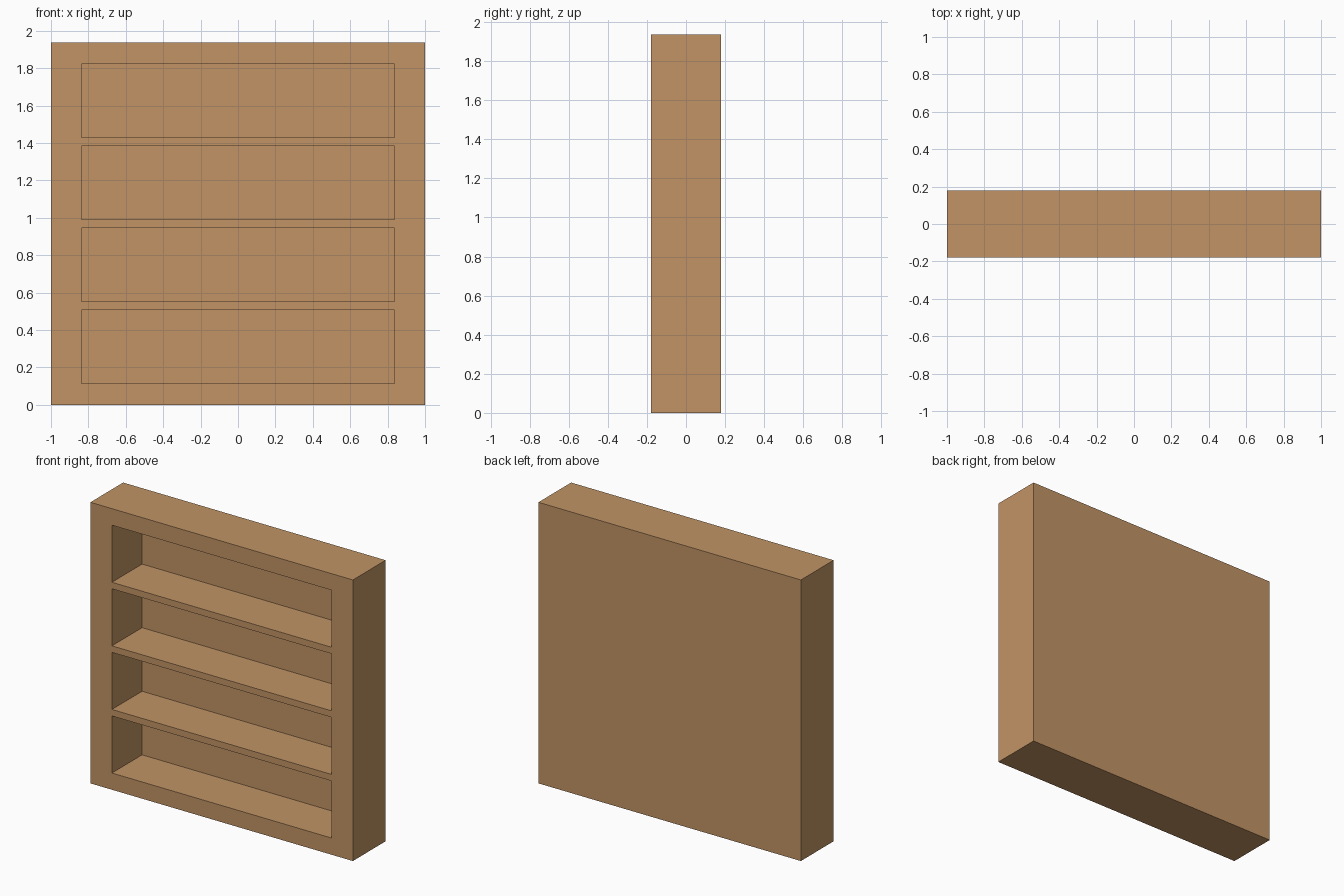
import bpy, bmesh
from mathutils import Vector

if "Cube" in bpy.data.objects:
    bpy.data.objects.remove(bpy.data.objects["Cube"])

WIDTH, DEPTH, HEIGHT = 2.0, 0.356, 1.936
BAY_X = 0.836                      # half width of every bay
BAY_DEPTH = 0.328
BAYS = [(0.115 + i * 0.438, 0.508 + i * 0.438) for i in range(4)]

wood = bpy.data.materials.new("light_wood")
wood.diffuse_color = (0.539, 0.296, 0.130, 1)
wood.use_nodes = True
wood.node_tree.nodes["Principled BSDF"].inputs["Base Color"].default_value = wood.diffuse_color

# Solid cabinet block standing on the ground
bm = bmesh.new()
bmesh.ops.create_cube(bm, size=1)
bmesh.ops.scale(bm, vec=(WIDTH, DEPTH, HEIGHT), verts=bm.verts)
bmesh.ops.translate(bm, vec=(0, 0, HEIGHT / 2), verts=bm.verts)


def slice_at(point, normal):
    bmesh.ops.bisect_plane(bm, geom=bm.verts[:] + bm.edges[:] + bm.faces[:],
                           plane_co=point, plane_no=normal)


# Cut lines along the borders of the shelf bays
for x in (-BAY_X, BAY_X):
    slice_at((x, 0, 0), (1, 0, 0))
for bay in BAYS:
    for z in bay:
        slice_at((0, 0, z), (0, 0, 1))

# Push the front faces of the bays inwards, leaving frame, shelves and back
bm.normal_update()
openings = []
for f in bm.faces:
    c = f.calc_center_median()
    if f.normal.y < -0.9 and abs(c.x) < BAY_X and any(a < c.z < b for a, b in BAYS):
        openings.append(f)
pushed = bmesh.ops.extrude_discrete_faces(bm, faces=openings)["faces"]
bmesh.ops.translate(bm, vec=Vector((0, BAY_DEPTH, 0)),
                    verts=list({v for f in pushed for v in f.verts}))
bmesh.ops.recalc_face_normals(bm, faces=bm.faces)

mesh = bpy.data.meshes.new("bookcase")
bm.to_mesh(mesh)
bm.free()
mesh.materials.append(wood)
bpy.context.collection.objects.link(bpy.data.objects.new("bookcase", mesh))
